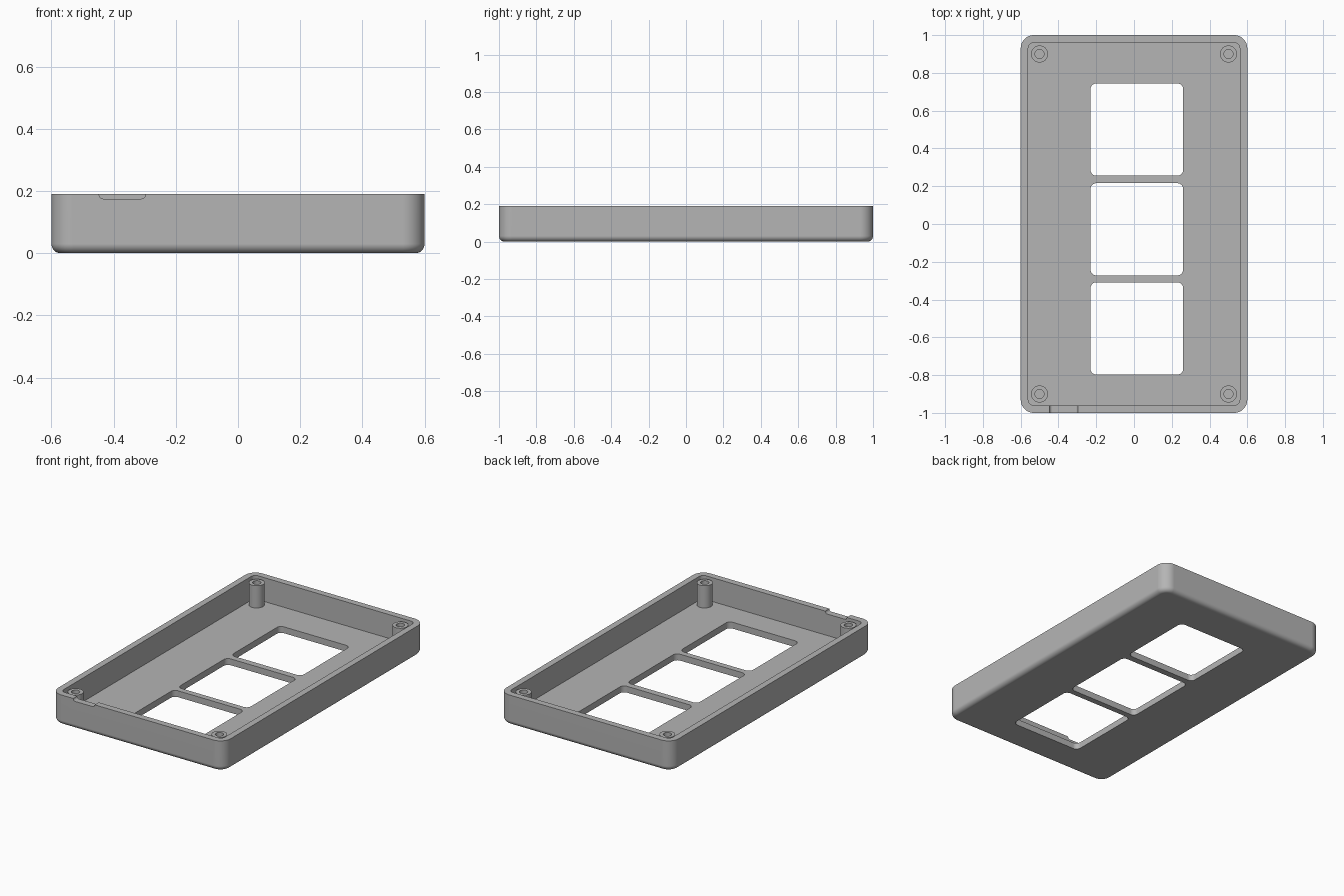
import bpy, bmesh, math

cube = bpy.data.objects.get("Cube")
if cube:
    bpy.data.objects.remove(cube, do_unlink=True)

HALF_X, HALF_Y, HEIGHT = 0.6, 1.0, 0.19
WALL, FLOOR, CORNER, FILLET = 0.04, 0.04, 0.07, 0.03

gray = bpy.data.materials.new("plain gray")
gray.use_nodes = True
gray.diffuse_color = (0.46, 0.46, 0.46, 1)
gray.node_tree.nodes["Principled BSDF"].inputs["Base Color"].default_value = gray.diffuse_color


def rounded_rect(hx, hy, r, steps=10):
    """Outline of a rounded rectangle, counter-clockwise."""
    points = []
    for quarter, (sx, sy) in enumerate([(1, 1), (-1, 1), (-1, -1), (1, -1)]):
        for i in range(steps + 1):
            a = math.pi / 2 * (quarter + i / steps)
            points.append((sx * (hx - r) + r * math.cos(a), sy * (hy - r) + r * math.sin(a)))
    return points


def circle(r, sides=40):
    return [(r * math.cos(2 * math.pi * i / sides), r * math.sin(2 * math.pi * i / sides))
            for i in range(sides)]


def loft(name, sections, location=(0, 0, 0)):
    """Skin a stack of (outline, z) sections and cap both ends."""
    bm = bmesh.new()
    rings = [[bm.verts.new((x, y, z)) for x, y in outline] for outline, z in sections]
    for a, b in zip(rings, rings[1:]):
        for i in range(len(a)):
            j = (i + 1) % len(a)
            bm.faces.new((a[i], a[j], b[j], b[i]))
    bm.faces.new(rings[0][::-1])
    bm.faces.new(rings[-1])
    bmesh.ops.recalc_face_normals(bm, faces=bm.faces)
    mesh = bpy.data.meshes.new(name)
    bm.to_mesh(mesh)
    bm.free()
    mesh.materials.append(gray)
    obj = bpy.data.objects.new(name, mesh)
    obj.location = location
    bpy.context.collection.objects.link(obj)
    return obj


def activate(obj):
    bpy.ops.object.select_all(action='DESELECT')
    obj.select_set(True)
    bpy.context.view_layer.objects.active = obj


def cut(target, cutter):
    cutter.hide_render = True
    mod = target.modifiers.new("cut", 'BOOLEAN')
    mod.operation, mod.solver, mod.object = 'DIFFERENCE', 'EXACT', cutter
    activate(target)
    bpy.ops.object.modifier_apply(modifier=mod.name)
    bpy.data.objects.remove(cutter, do_unlink=True)


def finish(obj):
    activate(obj)
    bpy.ops.object.shade_smooth_by_angle(angle=math.radians(30))
    mod = obj.modifiers.new("flat panels", 'WEIGHTED_NORMAL')
    mod.keep_sharp = True


# Tray: filleted underside, straight walls, then the hollow inside
sections = []
for i in range(9):
    a = math.pi / 2 * i / 8
    inset = FILLET * (1 - math.sin(a))
    sections.append((rounded_rect(HALF_X - inset, HALF_Y - inset, CORNER - inset),
                     FILLET * (1 - math.cos(a))))
sections.append((rounded_rect(HALF_X, HALF_Y, CORNER), HEIGHT))
inner = rounded_rect(HALF_X - WALL, HALF_Y - WALL, CORNER - WALL)
sections += [(inner, HEIGHT), (inner, FLOOR)]
tray = loft("tray", sections)

# Three windows through the floor
for y in (0.5, -0.028, -0.553):
    hole = rounded_rect(0.245, 0.244, 0.03)
    cut(tray, loft("window_cutter", [(hole, -0.1), (hole, 0.1)], (0.015, y, 0)))

# Shallow cable notch in the front wall, rounded at its lower corners
notch = rounded_rect(0.075, 0.03, 0.015)
notch_cutter = loft("notch_cutter", [(notch, -0.03), (notch, 0.03)],
                    (-0.372, -1 + WALL / 2, 0.205))
notch_cutter.rotation_euler.x = math.pi / 2
cut(tray, notch_cutter)
finish(tray)

# Screw posts with blind holes in the four corners
for x, side in ((-0.5, "right"), (0.5, "left")):
    for y, end in ((-0.9, "front"), (0.9, "back")):
        post = loft(f"screw_post_{end}_{side}",
                    [(circle(0.045), FLOOR - 0.005), (circle(0.045), 0.18),
                     (circle(0.024), 0.18), (circle(0.024), FLOOR + 0.001)], (x, y, 0))
        finish(post)
